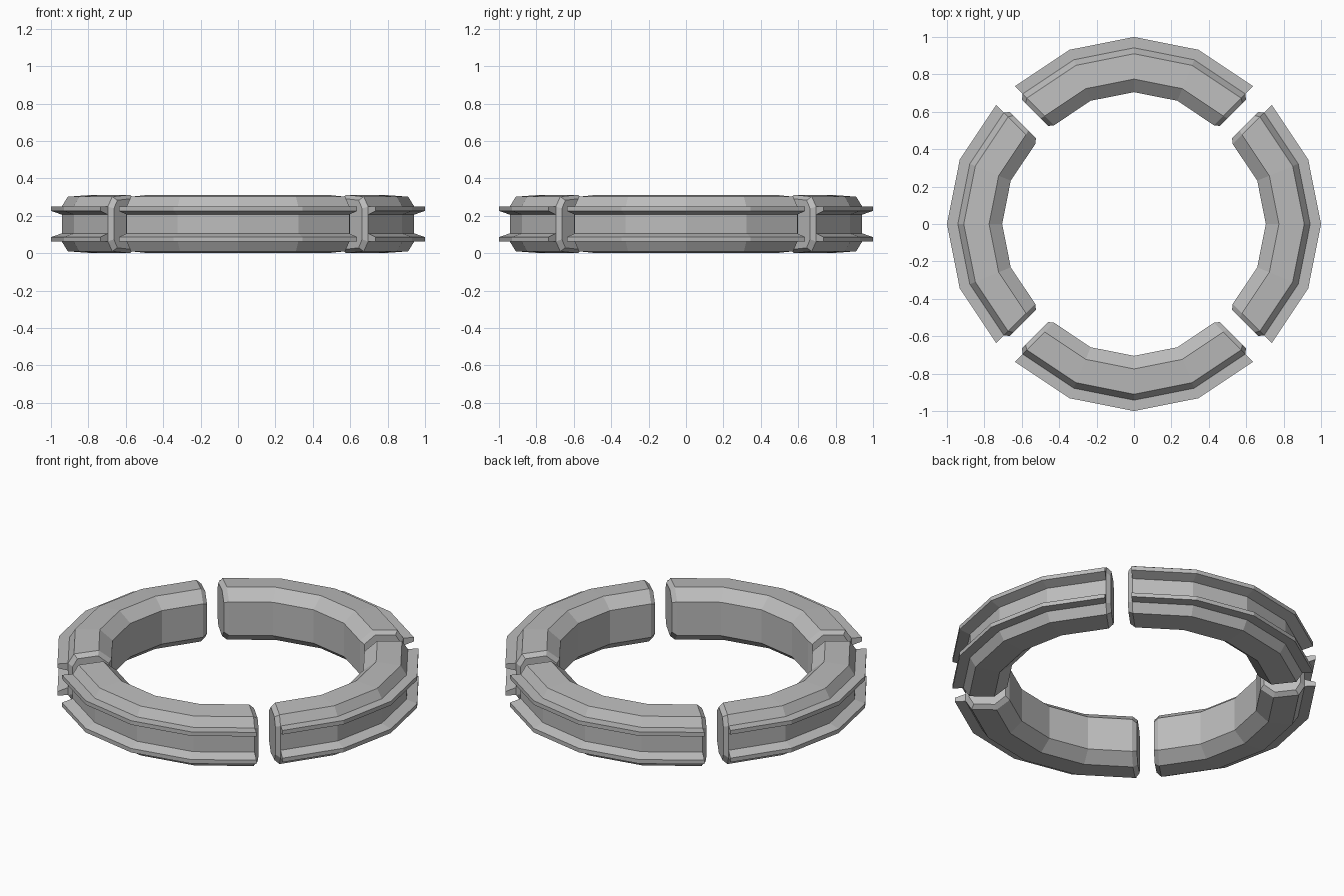
import bpy, bmesh, math
from mathutils import Matrix, Vector

cube = bpy.data.objects.get("Cube")
if cube:
    bpy.data.objects.remove(cube, do_unlink=True)

GREY = (0.5, 0.5, 0.5, 1)
mat = bpy.data.materials.new("plain grey")
mat.use_nodes = True
mat.diffuse_color = GREY
mat.node_tree.nodes["Principled BSDF"].inputs["Base Color"].default_value = GREY

SHIFT = 0.1      # each quarter is pushed outwards by this much
MID = 0.156      # half height
ANGLES = [math.radians(45 + 22.5 * i) for i in range(5)]


def mirrored(upper):
    """Close an upper half profile with its reflection about the mid height."""
    return upper + [(r, 2 * MID - z) for r, z in reversed(upper)]


def ring_point(r, z, angle, along=0.0):
    radial = Vector((math.cos(angle), math.sin(angle), 0))
    tangent = Vector((-radial.y, radial.x, 0))
    return radial * r + tangent * along + Vector((0, 0, z))


def inset(profile, amount):
    """Shrink a profile evenly towards its centre."""
    rs = [p[0] for p in profile]
    rc, half = (max(rs) + min(rs)) / 2, (max(rs) - min(rs)) / 2
    fr, fz = 1 - amount / half, 1 - amount / MID
    return [(rc + (r - rc) * fr, MID + (z - MID) * fz) for r, z in profile]


def sweep(name, profile, turn, cap=0.0):
    """Sweep a profile round a quarter ring, with optional chamfered ends."""
    sections = [(profile, a, 0) for a in ANGLES]
    if cap:
        small = inset(profile, cap * 0.8)
        sections = [(small, ANGLES[0], -cap)] + sections + [(small, ANGLES[-1], cap)]
    bm = bmesh.new()
    loops = [[bm.verts.new(ring_point(r, z, a, t)) for r, z in prof]
             for prof, a, t in sections]
    n = len(profile)
    for one, two in zip(loops, loops[1:]):
        for i in range(n):
            j = (i + 1) % n
            bm.faces.new((one[i], one[j], two[j], two[i]))
    bm.faces.new(loops[0])
    bm.faces.new(loops[-1])
    bm.transform(Matrix.Rotation(turn, 4, 'Z') @ Matrix.Translation((0, SHIFT, 0)))
    bmesh.ops.recalc_face_normals(bm, faces=bm.faces)
    mesh = bpy.data.meshes.new(name)
    bm.to_mesh(mesh)
    bm.free()
    mesh.materials.append(mat)
    obj = bpy.data.objects.new(name, mesh)
    bpy.context.collection.objects.link(obj)


# Chamfered block, and the thin rail that runs above and below its outer groove
body = mirrored([(0.605, 0.255), (0.675, 0.312), (0.81, 0.302), (0.842, 0.25)])
upper_rail = [(0.82, 0.25), (0.9, 0.25), (0.9, 0.226), (0.842, 0.206), (0.82, 0.206)]
lower_rail = [(r, 2 * MID - z) for r, z in upper_rail]

for k, side in enumerate(("back", "right", "front", "left")):
    turn = k * math.pi / 2
    sweep(side + "_ring_segment", body, turn, cap=0.025)
    sweep(side + "_upper_rail", upper_rail, turn)
    sweep(side + "_lower_rail", lower_rail, turn)
